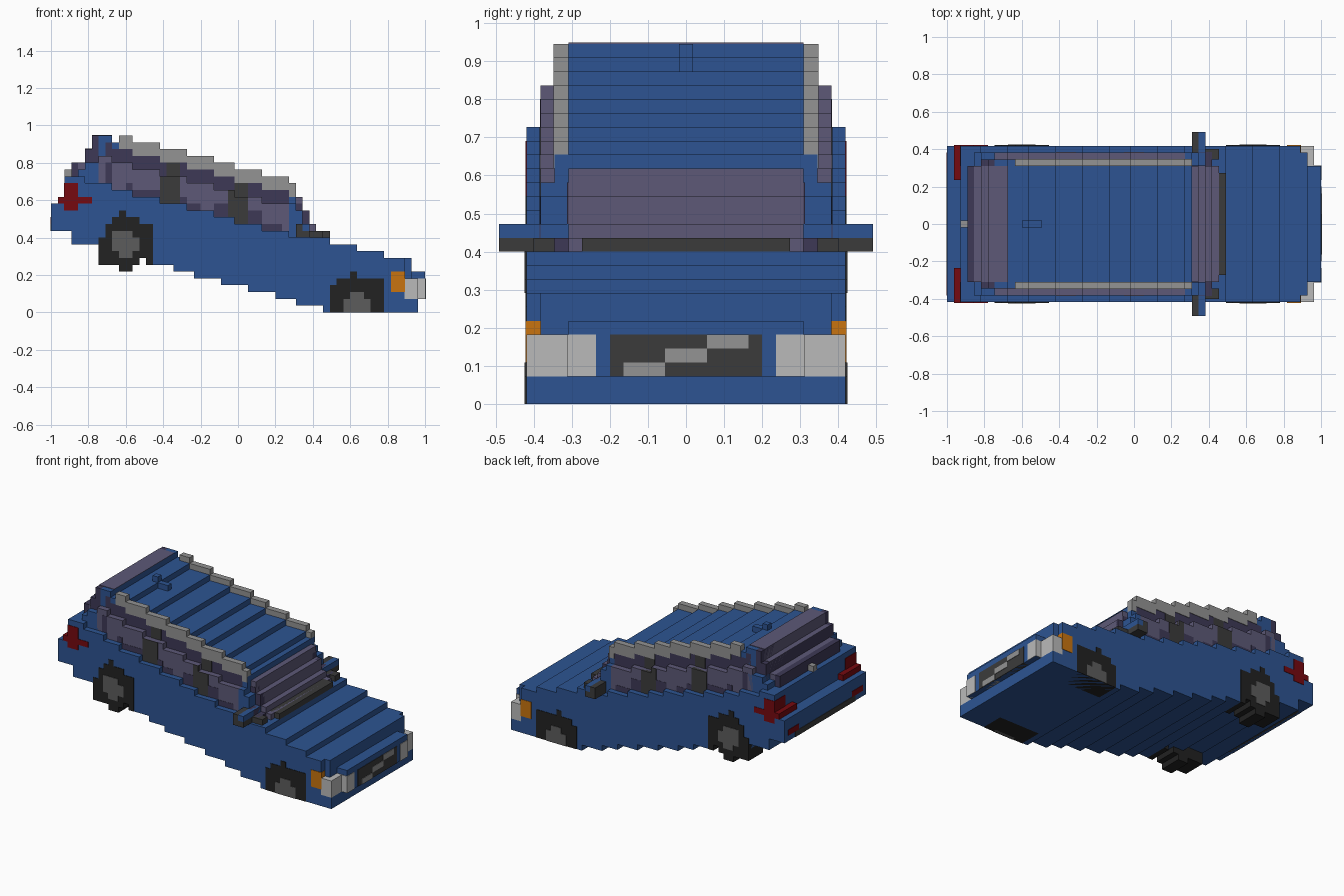
import bpy, bmesh

cube = bpy.data.objects.get("Cube")
if cube:
    bpy.data.objects.remove(cube, do_unlink=True)

V = 2 / 55          # block size; all measurements below are in blocks
E = 0.08            # how far thin painted plates stand proud


def material(name, rgb):
    lin = [((c / 255 + 0.055) / 1.055) ** 2.4 if c > 10 else c / 255 / 12.92 for c in rgb]
    m = bpy.data.materials.new(name)
    m.use_nodes = True
    m.diffuse_color = (*lin, 1)
    bsdf = m.node_tree.nodes["Principled BSDF"]
    bsdf.inputs["Base Color"].default_value = (*lin, 1)
    bsdf.inputs["Roughness"].default_value = 0.8
    return m


BLUE = material("body_blue", (45, 84, 146))
GLASS = material("light_glass", (93, 89, 119))
SHADE = material("dark_glass", (61, 57, 86))
RAIL = material("rail_grey", (147, 147, 147))
LAMP = material("lamp_white", (186, 186, 186))
TRIM = material("dark_trim", (59, 59, 59))
TYRE = material("tyre_black", (34, 34, 34))
HUB = material("hub_grey", (92, 92, 92))
RED = material("tail_red", (118, 9, 16))
ORANGE = material("indicator_orange", (200, 116, 16))


def stepped(name, mat, i0, lo, hi, y0, y1, mirror=False):
    """Extrude a stair-stepped side profile (one lo/hi pair per column) across y."""
    pts = []
    for k, z in enumerate(lo):
        pts += [(i0 + k, z), (i0 + k + 1, z)]
    for k in reversed(range(len(hi))):
        pts += [(i0 + k + 1, hi[k]), (i0 + k, hi[k])]
    # drop points in the middle of straight runs
    pts = [p for n, p in enumerate(pts) if p != pts[n - 1]]
    pts = [p for n, p in enumerate(pts)
           if not any(pts[n - 1][a] == p[a] == pts[(n + 1) % len(pts)][a] for a in (0, 1))]
    bm = bmesh.new()
    for s in ((1, -1) if mirror else (1,)):
        face = bm.faces.new([bm.verts.new(((x - 27.5) * V, s * y0 * V, z * V)) for x, z in pts])
        ext = bmesh.ops.extrude_face_region(bm, geom=[face])
        verts = [g for g in ext["geom"] if isinstance(g, bmesh.types.BMVert)]
        bmesh.ops.translate(bm, verts=verts, vec=(0, s * (y1 - y0) * V, 0))
    bmesh.ops.recalc_face_normals(bm, faces=bm.faces)
    mesh = bpy.data.meshes.new(name)
    bm.to_mesh(mesh)
    bm.free()
    mesh.materials.append(mat)
    ob = bpy.data.objects.new(name, mesh)
    bpy.context.collection.objects.link(ob)
    return ob


def block(name, mat, x0, x1, z0, z1, y0, y1, mirror=False):
    return stepped(name, mat, x0, [z0] * 1, [z1], y0, y1, mirror) if x1 - x0 == 1 else \
        scaled(stepped(name, mat, 0, [z0], [z1], y0, y1, mirror), x0, x1)


def scaled(ob, x0, x1):
    for v in ob.data.vertices:
        t = v.co.x / V + 27.5
        v.co.x = (x0 + (x1 - x0) * t - 27.5) * V
    if x1 < x0:
        ob.data.flip_normals()
    return ob


# The car slopes forward: each function drops one block at every listed column
def stairs(top, drops):
    return lambda i: top - sum(i >= d for d in drops)


roof = stairs(27, (5, 9, 12, 16, 20, 24, 27, 31, 35))
bottom = stairs(12, (3, 3, 7, 11, 15, 18, 21, 25, 29, 33, 36, 40))


def belt(i):
    if i < 2:
        return 16
    return roof(i) - 7 if i < 41 else 10 - (i - 41) // 4


def span(a, b, f, d=0):
    return [f(i) + d for i in range(a, b)]


# Lower body and nose
stepped("lower_body", BLUE, 0, span(0, 52, bottom), span(0, 52, belt), -11.5, 11.5)
block("hood_front", BLUE, 52, 53, 0, 8, -10.5, 10.5)
block("front_bumper", BLUE, 52, 54, 0, 2, -11.5, 11.5)
block("nose", BLUE, 53, 55, 2, 6, -8.5, 8.5)

# Lamps, grille and its slanted bar
block("headlight_side", LAMP, 52, 54, 2, 5, 8.5, 11.5, True)
block("headlight_front", LAMP, 54, 55 + E, 2, 5, 6.5, 8.5 + E, True)
block("front_indicator", ORANGE, 50, 52 + E, 3, 6, 10.5, 11.5 + E, True)
block("grille", TRIM, 54, 55 + E, 2, 5, -5.5, 5.5)
for k in range(3):
    block("grille_bar", RAIL, 54, 55 + 2 * E, 2 + k, 3 + k, -4.5 + 3 * k, -1.5 + 3 * k)

# Cabin: side glass, upper glass, roof
stepped("side_glass", GLASS, 7, span(7, 35, belt, -1), span(7, 35, roof, -3), -10.5, 10.5)
stepped("upper_glass", SHADE, 8, span(8, 35, roof, -4), span(8, 35, roof, -1), -9.5, 9.5)
stepped("roof", BLUE, 7, span(7, 36, roof, -1), span(7, 36, roof), -9.5, 9.5)
stepped("roof_rail", RAIL, 10, span(10, 36, roof, -1), span(10, 36, roof, 1), 8.5, 9.5 + E, True)
stepped("antenna", BLUE, 11, [25, 24, 24], [26, 25, 25], -0.5, 0.5)

# Door pillars and darker tint along the side glass
for a, b in ((16, 19), (26, 29)):
    stepped("door_pillar", TRIM, a, span(a, b, belt), span(a, b, roof, -3), 10, 10.5 + E, True)
    stepped("upper_pillar", TRIM, a + 1, span(a + 1, b, roof, -4), span(a + 1, b, roof, -1), 9, 9.5 + E, True)
for a, b, d in ((8, 9, 3), (11, 16, 1), (19, 22, 1), (24, 26, 2), (29, 31, 2), (31, 34, 1)):
    stepped("glass_tint", SHADE, a, span(a, b, belt), span(a, b, belt, d), 10, 10.5 + E / 2, True)

# Front pillars, windscreen and cowl
block("cabin_front", BLUE, 35, 36, 11, 17, -9.5, 9.5)
stepped("front_pillar", BLUE, 35, [11] * 3, [16, 15, 13], 8.5, 10.5, True)
stepped("windscreen", GLASS, 36, [11] * 4, [17, 15, 13, 12], -8.5, 8.5)
stepped("windscreen_corner", SHADE, 37, [11, 11], [13, 12], 8.5, 10.5 + E, True)
stepped("windscreen_edge", SHADE, 36, [13, 12], [16, 15], 7.5, 8.5 + E, True)
block("cowl", TRIM, 39, 41, 11, 12, -7.5, 7.5)
block("window_corner_trim", TRIM, 36, 40, 11, 12, 9.5, 11, True)

# Door mirrors
block("mirror_back", TRIM, 36, 37, 11, 13, 10.5, 13.5, True)
block("mirror_shell", BLUE, 37, 38, 12, 13, 10.5, 13.5, True)
block("mirror_base", TRIM, 37, 38, 11, 12, 10.5, 13.5, True)

# Rear pillars, rear window and wiper
stepped("rear_pillar", BLUE, 4, [18] * 4, [21, 22, 22, 22], -10.5, 10.5)
stepped("rear_frame", SHADE, 5, [20, 20], [24, 26], -9.5, 9.5)
block("rear_upper_pillar", BLUE, 7, 9, 22, 26, -9.5, 9.5)
stepped("rear_glass", GLASS, 4, [18] * 5, [22, 24 + E, 26 + E, 26 + E, 26 + E], -8.5, 8.5)
block("rear_glass_lower", SHADE, 3, 4, 19, 22, -8.5, 8.5)
block("rear_wiper", RAIL, 2, 3, 20, 21, -0.5, 0.5)

# Tail lamps, reflectors and rear bumper strip
block("tail_lamp", RED, 1, 2, 16, 17, 6.5, 11.5 + E, True)
block("tail_lamp_side", RED, 2 - E, 4, 15, 19, 8.5, 11.5 + E, True)
block("tail_lamp_tip", RED, 1, 6, 16, 17, 10.5, 11.5 + E, True)
block("rear_reflector", RED, -E, 1, 13, 14, 7.5, 10.5, True)
block("rear_bumper_strip", TRIM, -E, 1, 12, 13, -8.5, 8.5)

# Wheels and hubs
stepped("rear_wheel", TYRE, 7, [7, 7, 7, 6, 6, 7, 8, 7], [11, 13, 14, 15, 14, 14, 13, 13], 7.5, 11.5 + E, True)
stepped("front_wheel", TYRE, 41, [0] * 8, [4, 5, 5, 6, 5, 5, 5, 5], 7.5, 11.5 + E, True)
stepped("rear_hub", HUB, 9, [9, 8, 8, 9], [12, 12, 12, 11], 11, 11.5 + 2 * E, True)
stepped("front_hub", HUB, 43, [0] * 4, [2, 3, 3, 2], 11, 11.5 + 2 * E, True)
